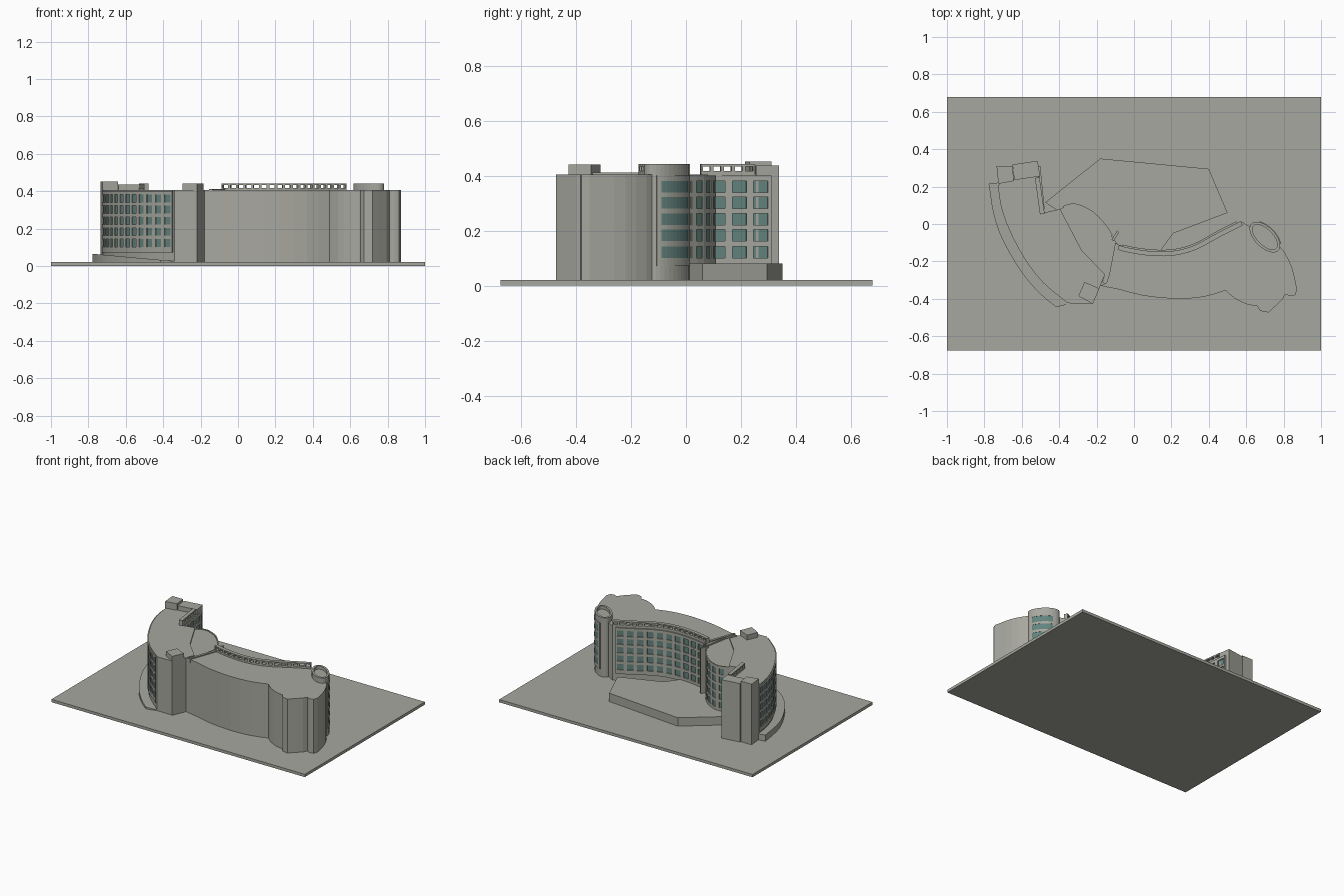
import bpy, bmesh, math
from mathutils import Vector

if "Cube" in bpy.data.objects:
    bpy.data.objects.remove(bpy.data.objects["Cube"])


def material(name, rgb):
    m = bpy.data.materials.new(name)
    m.diffuse_color = (*rgb, 1)
    m.use_nodes = True
    m.node_tree.nodes["Principled BSDF"].inputs["Base Color"].default_value = m.diffuse_color
    return m


WALL = material("warm_grey", (0.39, 0.39, 0.35))
GLASS = material("teal_glass", (0.125, 0.23, 0.21))
GROUND, ROOF = 0.02, 0.405
ROWS = [0.122, 0.183, 0.242, 0.302, 0.360]


def finish(name, bm, mat):
    bmesh.ops.recalc_face_normals(bm, faces=bm.faces)
    me = bpy.data.meshes.new(name)
    bm.to_mesh(me)
    bm.free()
    me.materials.append(mat)
    ob = bpy.data.objects.new(name, me)
    bpy.context.collection.objects.link(ob)
    return ob


def add_prism(bm, pts, z0, z1):
    """Extruded outline; z1 may be a function of x for a sloping top."""
    top = z1 if callable(z1) else (lambda x: z1)
    lo = [bm.verts.new((p[0], p[1], z0)) for p in pts]
    hi = [bm.verts.new((p[0], p[1], top(p[0]))) for p in pts]
    bm.faces.new(lo[::-1])
    bm.faces.new(hi)
    for i in range(len(pts)):
        j = (i + 1) % len(pts)
        bm.faces.new((lo[i], lo[j], hi[j], hi[i]))


def prism(name, pts, z0, z1, mat=WALL):
    bm = bmesh.new()
    add_prism(bm, pts, z0, z1)
    return finish(name, bm, mat)


def curve(pts, n=3):
    """Smooth path through the given points."""
    P = [Vector(p) for p in pts]
    P = [2 * P[0] - P[1]] + P + [2 * P[-1] - P[-2]]
    out = []
    for i in range(1, len(P) - 2):
        a, b, c, d = P[i - 1:i + 3]
        for k in range(n):
            t = k / n
            out.append(0.5 * (2 * b + (c - a) * t + (2 * a - 5 * b + 4 * c - d) * t * t
                              + (3 * b - a - 3 * c + d) * t ** 3))
    return out + [P[-2]]


def length(path):
    return sum((b - a).length for a, b in zip(path, path[1:]))


def section(path, s0, s1):
    """Part of a path between two distances, with its normals on the left."""
    pts, nor, s = [], [], 0
    for a, b in zip(path, path[1:]):
        L = (b - a).length
        d = (b - a) / L
        n = Vector((-d.y, d.x))
        lo, hi = max(s0, s), min(s1, s + L)
        if hi - lo > 1e-6:
            if not pts:
                pts.append(a + d * (lo - s))
                nor.append(n)
            else:
                nor[-1] = (nor[-1] + n).normalized()
            pts.append(a + d * (hi - s))
            nor.append(n)
        s += L
    return pts, nor


def ribbon(bm, path, s0, s1, o0, o1, z0, z1):
    """Strip that follows a path, between two offsets to its left."""
    pts, nor = section(path, s0, s1)
    add_prism(bm, [p + n * o0 for p, n in zip(pts, nor)]
              + [p + n * o1 for p, n in zip(pts, nor)][::-1], z0, z1)


def facade(name, path, cols, fill=0.62, start=0.0, end=None, depth=0.009, h=0.042):
    """Window panes behind raised sill bands and piers."""
    end = length(path) if end is None else end
    glass, frame = bmesh.new(), bmesh.new()
    pitch = (end - start) / cols
    gap = pitch * (1 - fill) / 2
    for z in ROWS:
        for c in range(cols):
            s = start + c * pitch
            ribbon(glass, path, s + gap, s + pitch - gap, -0.001, 0.002, z - h / 2, z + h / 2)
    edges = [ROWS[0] - 0.05] + [z + k * h / 2 for z in ROWS for k in (-1, 1)] + [ROOF - 0.005]
    for z0, z1 in zip(edges[::2], edges[1::2]):
        ribbon(frame, path, start, end, -0.002, depth, z0, z1)
    for c in range(cols + 1):
        s = start + c * pitch
        for z in ROWS:
            ribbon(frame, path, max(start, s - gap), min(end, s + gap),
                   -0.002, depth, z - h / 2, z + h / 2)
    finish(name + "_windows", glass, GLASS)
    finish(name + "_bands", frame, WALL)


def railing(name, path, bays, width=0.025):
    """Roof parapet with a row of open slots."""
    bm = bmesh.new()
    L = length(path)
    for z0, z1 in ((ROOF - 0.005, 0.417), (0.433, 0.442)):
        ribbon(bm, path, 0, L, -width, 0, z0, z1)
    for i in range(bays + 1):
        s = L * i / bays
        ribbon(bm, path, max(0, s - 0.006), min(L, s + 0.006), -width, 0, 0.417, 0.433)
    finish(name, bm, WALL)


# ground slab and low podium
prism("ground_slab", [(-1, -0.675), (1, -0.675), (1, 0.678), (-1, 0.678)], 0, GROUND)
prism("podium", [(-0.475, 0.115), (-0.18, 0.35), (0.40, 0.295), (0.50, 0.06), (0.21, -0.05),
                 (0.1, -0.2), (-0.1, -0.2), (-0.3, 0.0)], GROUND, 0.08)

# main curved block
back = curve([(-0.10, -0.10), (-0.06, -0.12), (0.07, -0.143), (0.2, -0.145),
              (0.32, -0.115), (0.45, -0.045), (0.57, 0.015)])
east = curve([(0.63, -0.02), (0.77, -0.11), (0.84, -0.22), (0.872, -0.35)])
bay1 = curve([(0.862, -0.38), (0.835, -0.385), (0.81, -0.375)], 2)
bay2 = curve([(0.795, -0.40), (0.755, -0.44), (0.72, -0.473), (0.675, -0.465), (0.655, -0.435)], 1)
bay3 = curve([(0.65, -0.437), (0.60, -0.428), (0.535, -0.395), (0.49, -0.355)], 2)
front = curve([(0.485, -0.357), (0.37, -0.39), (0.22, -0.40), (0.05, -0.383),
               (-0.08, -0.35), (-0.18, -0.33)], 2)
prism("main_block", back + east + bay1 + bay2 + bay3 + front + [Vector((-0.14, -0.31))],
      GROUND, ROOF)
facade("main_rear", back, 10, 0.66, 0.04, length(back) - 0.02)
railing("main_roof_railing", back[2:], 17)

# oval stair tower with a recessed top
def oval(a, b, t0=0, t1=360, n=32):
    c, s = math.cos(math.radians(-45)), math.sin(math.radians(-45))
    out = []
    for i in range(n + 1):
        t = math.radians(t0 + (t1 - t0) * i / n)
        x, y = a * math.cos(t), b * math.sin(t)
        out.append(Vector((0.70 + x * c - y * s, -0.07 + x * s + y * c)))
    return out


prism("oval_tower", oval(0.102, 0.055)[:-1], GROUND, 0.42)
rim = bmesh.new()
outer, inner = oval(0.102, 0.055), oval(0.085, 0.041)
for i in range(32):
    add_prism(rim, [outer[i], outer[i + 1], inner[i + 1], inner[i]], 0.415, 0.442)
bmesh.ops.remove_doubles(rim, verts=rim.verts, dist=1e-5)
finish("oval_tower_rim", rim, WALL)
face = oval(0.102, 0.055, 140, 35, 12)
facade("oval_tower", face, 1, 0.8, depth=0.004)

# left crescent wing
arc = curve([(-0.34, -0.425), (-0.48, -0.31), (-0.58, -0.18), (-0.66, -0.03),
             (-0.705, 0.10), (-0.722, 0.22)])
wing_face = [Vector((-0.51, 0.31)), Vector((-0.485, 0.06))]
prism("left_wing", arc + [Vector(p) for p in (
    (-0.64, 0.24), (-0.51, 0.26), (-0.485, 0.06), (-0.395, 0.08), (-0.28, -0.14),
    (-0.155, -0.27), (-0.22, -0.425))], GROUND, ROOF)
facade("left_wing_outer", arc, 12, 0.62, 0.01, length(arc) - 0.01, 0.007)
facade("left_wing_inner", wing_face, 3, 0.66, 0.0, 0.235)
railing("left_wing_railing", [Vector((-0.505, 0.25)), Vector((-0.478, 0.055))], 5)

# end towers of the wing
prism("end_tower_tall", [(-0.735, 0.31), (-0.65, 0.31), (-0.642, 0.23), (-0.725, 0.215)],
      GROUND, 0.452)
prism("end_tower_low", [(-0.65, 0.318), (-0.515, 0.338), (-0.502, 0.255), (-0.64, 0.235)],
      GROUND, 0.437)

# rounded link between the two blocks
link = curve([(-0.395, 0.08), (-0.35, 0.10), (-0.30, 0.10), (-0.22, 0.06),
              (-0.15, -0.015), (-0.11, -0.08)])
prism("rounded_link", link + [Vector(p) for p in (
    (-0.07, -0.13), (-0.145, -0.33), (-0.17, -0.31), (-0.155, -0.27), (-0.28, -0.14))],
      GROUND, 0.395)
facade("rounded_link", link, 6, 0.6, 0.02, length(link) - 0.02, 0.006)
prism("link_parapet", [(-0.155, -0.335), (-0.14, -0.34), (-0.06, -0.12), (-0.075, -0.11)],
      0.38, 0.412)
prism("link_fin", [(-0.12, -0.085), (-0.108, -0.09), (-0.08, -0.045), (-0.09, -0.035)],
      GROUND, ROOF)

# square service tower at the front
prism("service_tower", [(-0.297, -0.385), (-0.265, -0.31), (-0.185, -0.345), (-0.22, -0.427)],
      GROUND, 0.44)

# sloping ramp around the crescent
ramp = curve([(-0.415, -0.445), (-0.50, -0.375), (-0.60, -0.26), (-0.70, -0.09),
              (-0.75, 0.05), (-0.777, 0.215)])
prism("curved_ramp", ramp + [Vector((-0.722, 0.222))] + arc[::-1][1:], GROUND,
      lambda x: max(0.024, 0.065 - 0.09 * (x + 0.775)))
